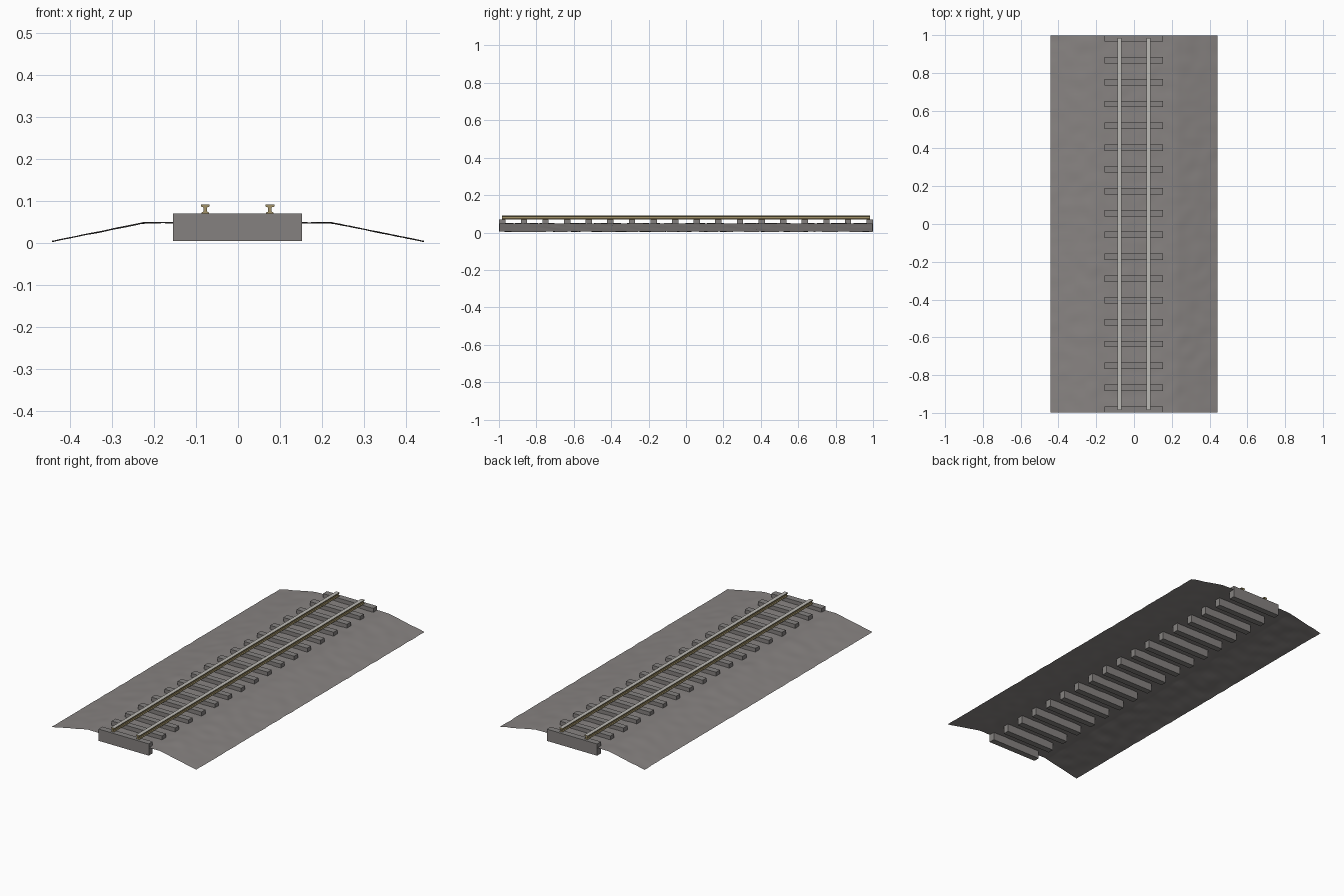
import bpy, bmesh, math
from mathutils import Vector, noise

if "Cube" in bpy.data.objects:
    bpy.data.objects.remove(bpy.data.objects["Cube"])


def material(name, rgb):
    m = bpy.data.materials.new(name)
    m.diffuse_color = (*rgb, 1)
    m.use_nodes = True
    m.node_tree.nodes["Principled BSDF"].inputs["Base Color"].default_value = m.diffuse_color
    return m


GRAVEL = material("gravel grey", (0.245, 0.228, 0.222))
TIMBER = material("weathered timber grey", (0.235, 0.222, 0.216))
RUST = material("dull rusty rail", (0.36, 0.29, 0.14))
STEEL = material("worn steel", (0.50, 0.49, 0.46))


def finish(bm, name, mats):
    me = bpy.data.meshes.new(name)
    bm.to_mesh(me)
    bm.free()
    ob = bpy.data.objects.new(name, me)
    bpy.context.collection.objects.link(ob)
    for m in mats:
        me.materials.append(m)
    return ob


# Gravel bed: an open sheet with a flat crown, sloping shoulders and slight bumps
NX, NY = 40, 90
bm = bmesh.new()
rows = []
for j in range(NY + 1):
    row = []
    for i in range(NX + 1):
        x = -0.443 + 0.886 * i / NX
        y = -0.998 + 1.996 * j / NY
        slope = min(1, max(0, (0.443 - abs(x)) / 0.22))
        bump = noise.noise(Vector((x * 16, y * 16, 3.0)))
        z = max(0, 0.004 + 0.0445 * slope + 0.003 * bump)
        row.append(bm.verts.new((x, y, z)))
    rows.append(row)
for j in range(NY):
    for i in range(NX):
        f = bm.faces.new((rows[j][i], rows[j][i + 1], rows[j + 1][i + 1], rows[j + 1][i]))
        f.smooth = True
finish(bm, "gravel_bed", [GRAVEL])

# Sleepers: evenly spaced timber blocks sunk into the bed
COUNT = 18
for k in range(COUNT):
    y = -0.982 + 1.964 * k / (COUNT - 1)
    bm = bmesh.new()
    bmesh.ops.create_cube(bm, size=1)
    bmesh.ops.scale(bm, vec=(0.308, 0.034, 0.065), verts=bm.verts)
    bmesh.ops.translate(bm, vec=(-0.001, y, 0.0375), verts=bm.verts)
    finish(bm, f"sleeper_{k + 1}", [TIMBER])

# Rails: extruded I-section with foot, web and head; worn top faces
HALF = [(0.009, 0.070), (0.009, 0.073), (0.004, 0.075),
        (0.004, 0.085), (0.0105, 0.087), (0.0105, 0.092)]
PROFILE = HALF + [(-x, z) for x, z in reversed(HALF)]


def rail(name, cx):
    bm = bmesh.new()
    face = bm.faces.new([bm.verts.new((cx + x, -0.985, z)) for x, z in PROFILE])
    ext = bmesh.ops.extrude_face_region(bm, geom=[face], use_keep_orig=True)
    moved = [g for g in ext["geom"] if isinstance(g, bmesh.types.BMVert)]
    bmesh.ops.translate(bm, vec=(0, 1.97, 0), verts=moved)
    bmesh.ops.recalc_face_normals(bm, faces=bm.faces)
    for f in bm.faces:
        f.material_index = 1 if f.normal.z > 0.9 and f.calc_center_median().z > 0.09 else 0
    finish(bm, name, [RUST, STEEL])


rail("left_rail", -0.078)
rail("right_rail", 0.076)
